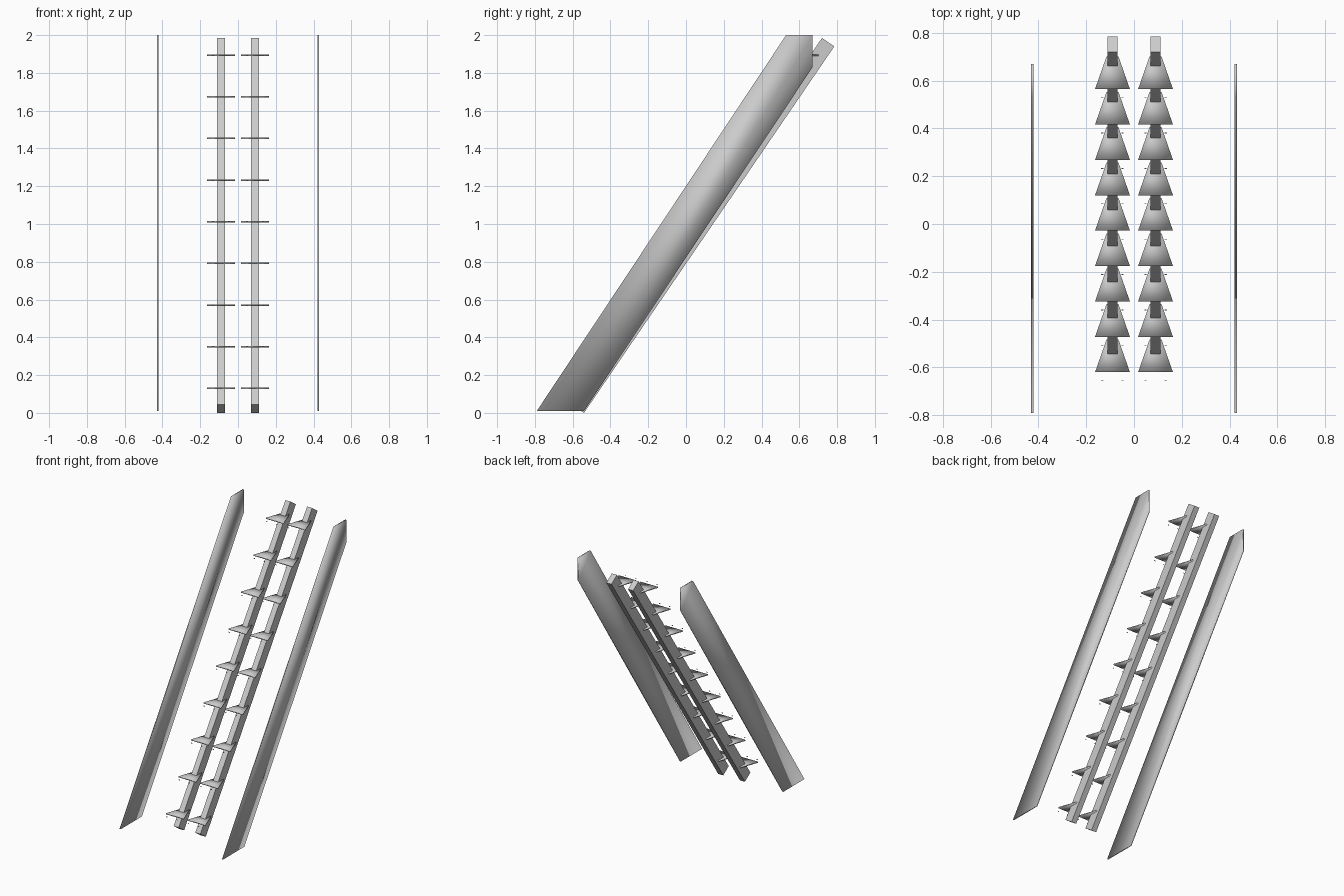
import bpy, bmesh
from mathutils import Vector

if "Cube" in bpy.data.objects:
    bpy.data.objects.remove(bpy.data.objects["Cube"], do_unlink=True)

grey = bpy.data.materials.new("plain_grey")
grey.use_nodes = True
colour = (0.6, 0.6, 0.6, 1)
grey.diffuse_color = colour
bsdf = grey.node_tree.nodes["Principled BSDF"]
bsdf.inputs["Base Color"].default_value = colour
bsdf.inputs["Roughness"].default_value = 0.7


def prism(name, outline, offset, smooth=False):
    """Extrude a planar outline along an offset vector."""
    bm = bmesh.new()
    face = bm.faces.new([bm.verts.new(p) for p in outline])
    new = bmesh.ops.extrude_face_region(bm, geom=[face])["geom"]
    bmesh.ops.translate(bm, vec=Vector(offset),
                        verts=[v for v in new if isinstance(v, bmesh.types.BMVert)])
    bmesh.ops.recalc_face_normals(bm, faces=bm.faces)
    for f in bm.faces:
        f.smooth = smooth
    mesh = bpy.data.meshes.new(name)
    bm.to_mesh(mesh)
    bm.free()
    mesh.materials.append(grey)
    ob = bpy.data.objects.new(name, mesh)
    bpy.context.collection.objects.link(ob)
    return ob


# Sloping side panels and stringers, drawn in the (y, z) plane
PANEL = [(-0.79, 0.01), (-0.54, 0.01), (0.67, 1.83), (0.67, 2.0), (0.53, 2.0)]
STRINGER = [(-0.54, 0), (0.785, 1.94), (0.72, 1.985), (-0.605, 0.045)]
STEPS = 9

for side, sx in (("left", 1), ("right", -1)):
    prism(f"{side}_side_panel", [(sx * 0.425 - 0.005, y, z) for y, z in PANEL],
          (0.01, 0, 0), smooth=True)
    cx = sx * 0.09
    prism(f"{side}_stringer", [(cx - 0.021, y, z) for y, z in STRINGER], (0.042, 0, 0))

    # Tapered treads, with small fixings ahead of each front edge
    for i in range(STEPS):
        y, z = -0.62 + i * 0.148, 0.126 + i * 0.2205
        tread = [(cx - 0.073, y, z), (cx + 0.073, y, z),
                 (cx + 0.025, y + 0.137, z), (cx - 0.025, y + 0.137, z)]
        prism(f"{side}_tread_{i + 1}", tread, (0, 0, 0.008), smooth=True)
        for j, dx in enumerate((-0.042, 0.042)):
            x, fy = cx + dx, y - 0.037
            prism(f"{side}_fixing_{i + 1}_{j + 1}",
                  [(x - 0.005, fy, z), (x + 0.005, fy, z),
                   (x + 0.005, fy + 0.003, z), (x - 0.005, fy + 0.003, z)],
                  (0, 0, 0.004))
